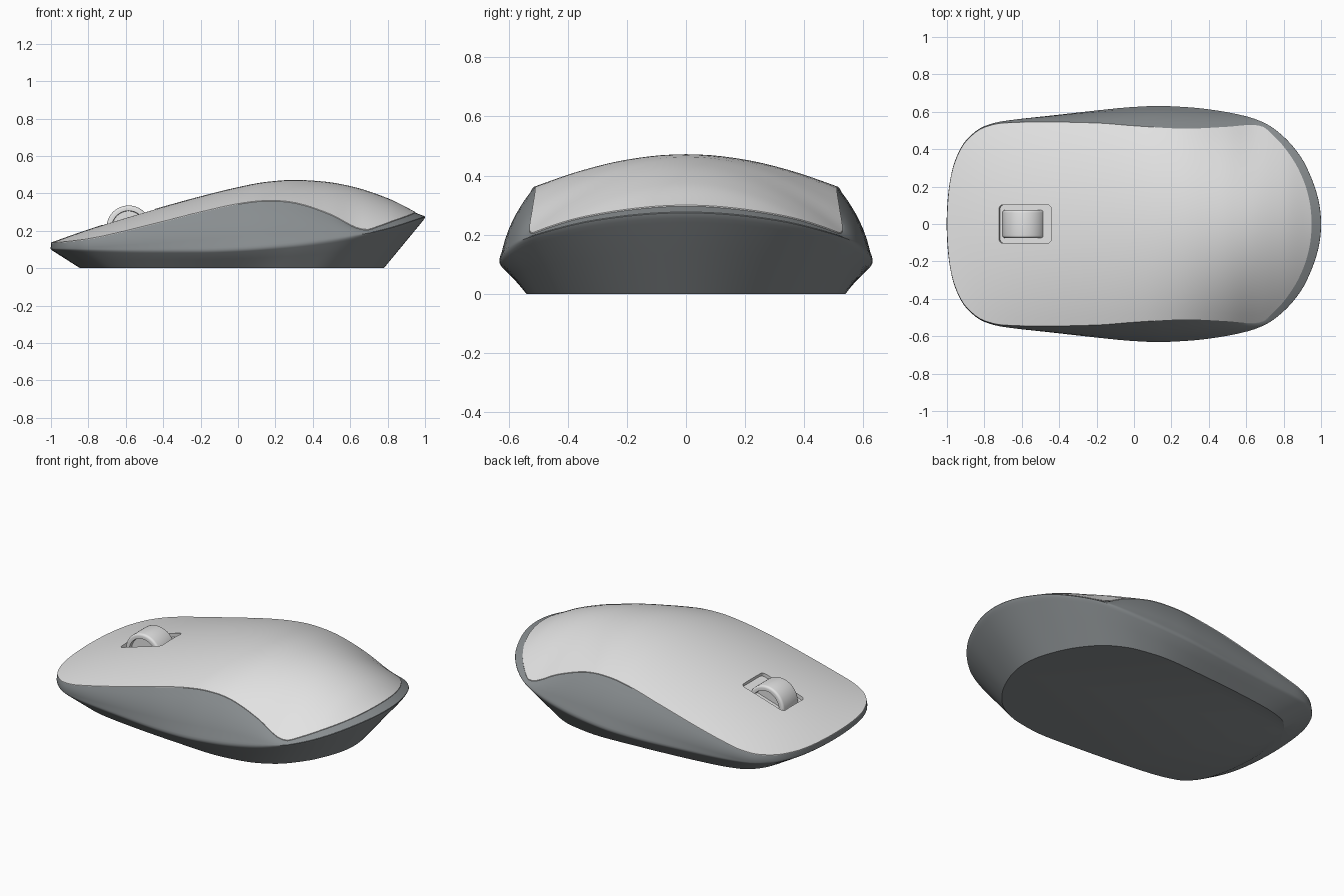
import bpy, bmesh, math
from mathutils import Vector, Matrix

if "Cube" in bpy.data.objects:
    bpy.data.objects.remove(bpy.data.objects["Cube"])


def material(name, rgb):
    m = bpy.data.materials.new(name)
    m.diffuse_color = (*rgb, 1)
    m.use_nodes = True
    m.node_tree.nodes["Principled BSDF"].inputs["Base Color"].default_value = m.diffuse_color
    return m


LIGHT = material("light grey", (0.77, 0.77, 0.77))
DARK = material("slate grey", (0.25, 0.27, 0.28))


def curve(pts, x):
    """Monotone cubic interpolation through (x, value) points."""
    x = min(max(x, pts[0][0]), pts[-1][0])
    d = [(b[1] - a[1]) / (b[0] - a[0]) for a, b in zip(pts, pts[1:])]
    s = [d[0]] + [0 if p * q <= 0 else 2 * p * q / (p + q) for p, q in zip(d, d[1:])] + [d[-1]]
    k = next(i for i in range(len(d)) if x <= pts[i + 1][0])
    h = pts[k + 1][0] - pts[k][0]
    t = (x - pts[k][0]) / h
    return ((2*t**3 - 3*t**2 + 1) * pts[k][1] + (t**3 - 2*t**2 + t) * h * s[k]
            + (3*t**2 - 2*t**3) * pts[k + 1][1] + (t**3 - t**2) * h * s[k + 1])


def outline(pts, x):
    """Half width, interpolated squared so that the ends are round."""
    return math.sqrt(max(0, curve([(a, b * b) for a, b in pts], x)))


# Half widths, heights and crown curvature along x
SHELL_W = [(-1, 0), (-.985, .22), (-.96, .325), (-.9, .44), (-.8, .517), (-.7, .54), (-.5, .546),
           (-.2, .54), (0, .525), (.28, .51), (.5, .52), (.63, .53), (.68, .524), (.75, .469),
           (.85, .345), (.92, .195), (.95, 0)]
RIM_W = [(-1.002, 0), (-.985, .225), (-.96, .33), (-.9, .445), (-.8, .522), (-.7, .549), (-.4, .588),
         (-.2, .612), (0, .632), (.13, .638), (.3, .63), (.45, .612), (.6, .581), (.7, .543),
         (.8, .472), (.9, .355), (.96, .23), (1.006, 0)]
BASE_W = [(-.845, 0), (-.82, .22), (-.77, .36), (-.68, .44), (-.5, .483), (0, .53), (.2, .54),
          (.4, .515), (.55, .45), (.68, .31), (.74, .19), (.78, 0)]
SPINE_Z = [(-1, .137), (-.8, .207), (-.6, .270), (-.4, .329), (-.2, .384), (0, .433), (.15, .461),
           (.3, .472), (.45, .464), (.6, .439), (.8, .374), (.95, .30)]
CROWN = [(-1, .1), (-.8, .185), (-.6, .235), (-.4, .265), (-.2, .285), (0, .32), (.2, .4),
         (.35, .5), (.5, .635), (.66, .765), (.8, .76), (.95, .75)]
RIM_Z = [(-1.002, .10), (-.5, .092), (-.2, .093), (0, .10), (.2, .115), (.5, .15), (.8, .21), (1.006, .274)]


def dome(x, y):
    return curve(SPINE_Z, x) - curve(CROWN, x) * y * y


N = 72
STEPS = [(1 - math.cos(math.pi * i / N)) / 2 for i in range(N + 1)]


def station(width, t):
    x = width[0][0] + (width[-1][0] - width[0][0]) * t
    return x, (0 if t < 1e-6 or t > 1 - 1e-6 else outline(width, x))


def finish(name, bm, mat):
    bmesh.ops.remove_doubles(bm, verts=bm.verts, dist=1e-5)
    bmesh.ops.recalc_face_normals(bm, faces=bm.faces)
    me = bpy.data.meshes.new(name)
    bm.to_mesh(me)
    bm.free()
    ob = bpy.data.objects.new(name, me)
    bpy.context.collection.objects.link(ob)
    me.materials.append(mat)
    return ob


def smooth(ob):
    bpy.ops.object.select_all(action='DESELECT')
    ob.select_set(True)
    bpy.context.view_layer.objects.active = ob
    bpy.ops.object.shade_smooth_by_angle(angle=math.radians(32))


# Body: section from base to rim to shell edge, swept round the outline
def section(t):
    bx, by = station(BASE_W, t)
    rx, ry = station(RIM_W, t)
    sx, sy = station(SHELL_W, t)
    b, r = Vector((bx, by, 0)), Vector((rx, ry, curve(RIM_Z, rx)))
    s = Vector((sx, sy, dome(sx, sy) - .004))
    p, q = b.lerp(r, .88), r.lerp(s, .12)
    pts = [b, b.lerp(r, .5)]
    pts += [p.lerp(r, u).lerp(r.lerp(q, u), u) for u in (0, .25, .5, .75, 1)]
    for u in (.2, .4, .6, .8, 1):
        v = q.lerp(s, u)
        if 0 < t < 1:
            v.y += .26 * u * (1 - u) * max(0, s.z - r.z) * min(1, sy / .4)
        pts.append(v)
    return pts


bm = bmesh.new()
half = [section(t) for t in STEPS]
ring = half + [[Vector((p.x, -p.y, p.z)) for p in c] for c in half[-2:0:-1]]
cols = [[bm.verts.new(p) for p in c] for c in ring]
M = len(cols)
for i in range(M):
    a, b = cols[i], cols[(i + 1) % M]
    for k in range(len(a) - 1):
        bm.faces.new((a[k], b[k], b[k + 1], a[k + 1]))
bm.faces.new([c[0] for c in cols])
for i in range(N):  # hidden deck under the shell
    quad = [cols[i][-1], cols[i + 1][-1], cols[(M - i - 1) % M][-1], cols[(M - i) % M][-1]]
    bm.faces.new(list(dict.fromkeys(quad)))
body = finish("body", bm, DARK)
smooth(body)

# Shell: domed solid over the body
V = 24
bm = bmesh.new()
top, low = [], []
for t in STEPS:
    x, w = station(SHELL_W, t)
    ys = [w * (2 * j / V - 1) for j in range(V + 1)]
    top.append([bm.verts.new((x, y, dome(x, y))) for y in ys])
    low.append([bm.verts.new((x, y, dome(x, w) - .012)) for y in ys])
for i in range(N):
    for g in (top, low):
        for j in range(V):
            bm.faces.new((g[i][j], g[i + 1][j], g[i + 1][j + 1], g[i][j + 1]))
    for j in (0, V):
        bm.faces.new((top[i][j], top[i + 1][j], low[i + 1][j], low[i][j]))
bmesh.ops.dissolve_degenerate(bm, dist=1e-6, edges=bm.edges)
shell = finish("top_shell", bm, LIGHT)

# Wheel pocket: rounded box cut along the slope of the shell
SLOPE = math.atan(.305)
bm = bmesh.new()
bmesh.ops.create_cube(bm, size=1, matrix=Matrix.Diagonal((.292, .205, .2, 1)))
upright = [e for e in bm.edges if abs(e.verts[0].co.z - e.verts[1].co.z) > .1]
bmesh.ops.bevel(bm, geom=upright, offset=.022, segments=4, profile=.5, affect='EDGES')
bmesh.ops.transform(bm, verts=bm.verts, matrix=Matrix.Translation((-.604, 0, .268))
                    @ Matrix.Rotation(-SLOPE, 4, 'Y') @ Matrix.Translation((.022, 0, .077)))
cutter = finish("pocket_cutter", bm, LIGHT)
cutter.hide_render = True
mod = shell.modifiers.new("pocket", 'BOOLEAN')
mod.operation, mod.solver, mod.object = 'DIFFERENCE', 'EXACT', cutter
bpy.context.view_layer.objects.active = shell
bpy.ops.object.modifier_apply(modifier=mod.name)
bpy.data.objects.remove(cutter)
smooth(shell)

# Scroll wheel: rounded tyre with recessed sides
bm = bmesh.new()
bmesh.ops.create_cone(bm, cap_ends=True, segments=64, radius1=.118, radius2=.118, depth=.15,
                      matrix=Matrix.Translation((-.585, 0, .217)) @ Matrix.Rotation(math.pi / 2, 4, 'X'))
rims = [e for e in bm.edges if any(len(f.verts) > 4 for f in e.link_faces)]
bmesh.ops.bevel(bm, geom=rims, offset=.014, segments=4, profile=.5, affect='EDGES')
caps = [f for f in bm.faces if len(f.verts) > 4]
bmesh.ops.inset_individual(bm, faces=caps, thickness=.014)
bmesh.ops.inset_individual(bm, faces=caps, thickness=.002, depth=-.02)
smooth(finish("scroll_wheel", bm, LIGHT))
